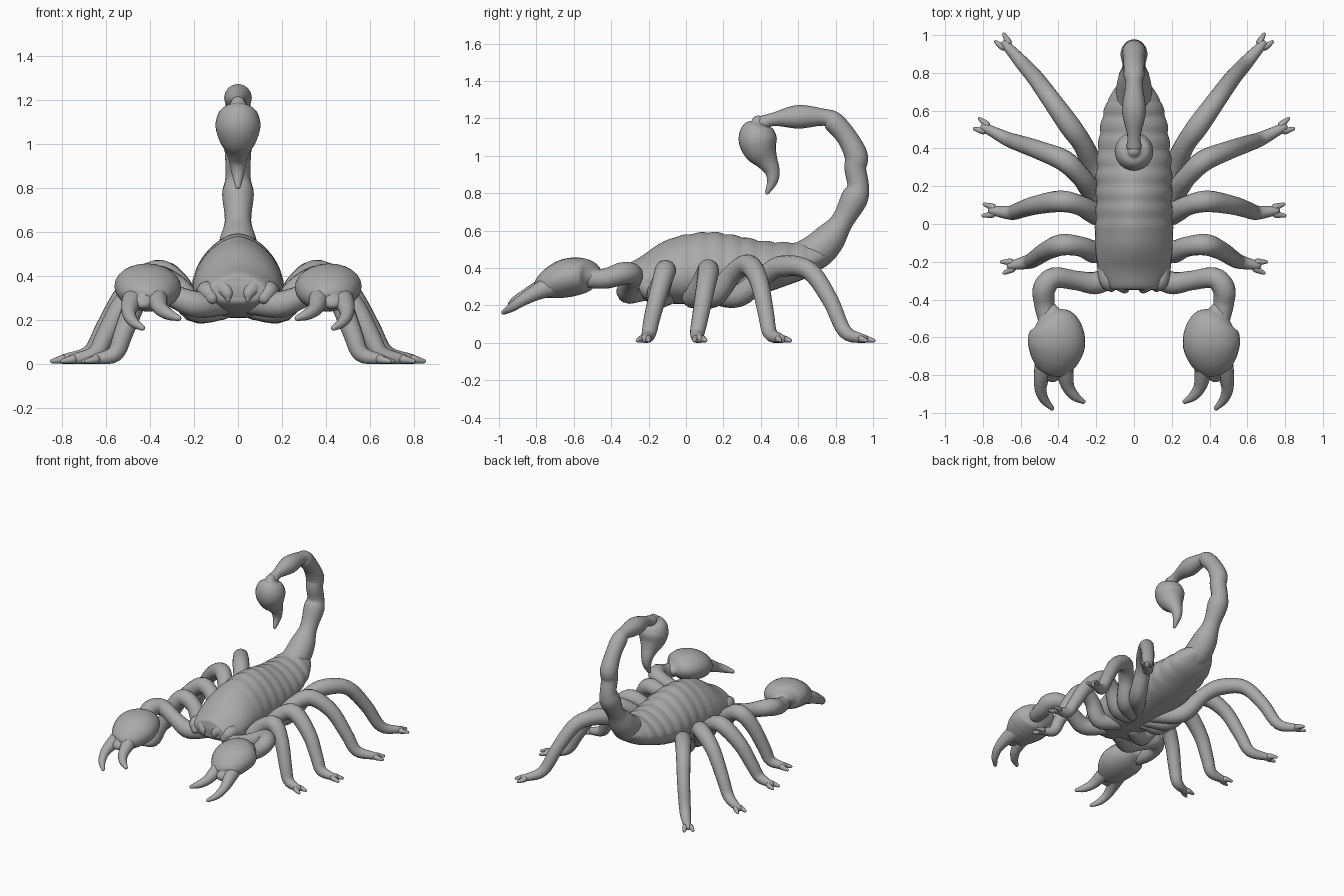
import bpy
import bmesh
import math
from mathutils import Vector

default = bpy.data.objects.get("Cube")
if default:
    bpy.data.objects.remove(default, do_unlink=True)

grey = bpy.data.materials.new("matte grey")
grey.use_nodes = True
grey.diffuse_color = (.4, .4, .4, 1)
grey.node_tree.nodes["Principled BSDF"].inputs["Base Color"].default_value = (.4, .4, .4, 1)


def smooth_path(points, steps):
    """Catmull-Rom curve through points of any dimension."""
    pts = [Vector(p) for p in points]
    pts = [pts[0] * 2 - pts[1]] + pts + [pts[-1] * 2 - pts[-2]]
    out = []
    for a, b, c, d in zip(pts, pts[1:], pts[2:], pts[3:]):
        for i in range(steps):
            t = i / steps
            out.append((b * 2 + (c - a) * t + (a * 2 - b * 5 + c * 4 - d) * t * t
                        + (b * 3 - a - c * 3 + d) * t ** 3) / 2)
    return out + [pts[-2]]


def skin(bm, rings):
    """Join rings of coordinates into a closed skin."""
    loops = [[bm.verts.new(co) for co in ring] for ring in rings]
    n = len(loops[0])
    for low, high in zip(loops, loops[1:]):
        for i in range(n):
            j = (i + 1) % n
            bm.faces.new((low[i], low[j], high[j], high[i]))
    bm.faces.new(loops[0][::-1])
    bm.faces.new(loops[-1])


def add_tube(bm, points, steps=5, sides=16, flat=1.0):
    """Round limb through (x, y, z, radius) points, with domed ends."""
    path = smooth_path(points, steps)

    def dome(end, inner):
        out = (end.xyz - inner.xyz).normalized()
        domed = []
        for angle in (.5, 1., 1.4):
            tip = end.xyz + out * end.w * math.sin(angle)
            domed.append(Vector((*tip, end.w * math.cos(angle))))
        return domed

    path = dome(path[0], path[1])[::-1] + path + dome(path[-1], path[-2])
    rings, side = [], None
    for i, p in enumerate(path):
        along = (path[min(i + 1, len(path) - 1)].xyz - path[max(i - 1, 0)].xyz).normalized()
        if side is None:
            side = along.orthogonal() if abs(along.z) > .9 else along.cross(Vector((0, 0, 1)))
        side = (side - along * side.dot(along)).normalized()
        up = side.cross(along)
        ring = []
        for k in range(sides):
            t = math.tau * k / sides
            co = p.xyz + (side * math.cos(t) + up * math.sin(t) * flat) * max(p.w, .002)
            co.z = max(co.z, 0)      # soles stay flat on the ground
            ring.append(co)
        rings.append(ring)
    skin(bm, rings)


def finish(name, bm, mirrored=False):
    bmesh.ops.recalc_face_normals(bm, faces=bm.faces)
    mesh = bpy.data.meshes.new(name)
    bm.to_mesh(mesh)
    bm.free()
    mesh.materials.append(grey)
    obj = bpy.data.objects.new(name, mesh)
    bpy.context.collection.objects.link(obj)
    if mirrored:
        obj.modifiers.new("Mirror", 'MIRROR').use_axis[0] = True
    bpy.ops.object.select_all(action='DESELECT')
    obj.select_set(True)
    bpy.context.view_layer.objects.active = obj
    bpy.ops.object.shade_smooth_by_angle(angle=math.radians(50))
    return obj


# Body: stations of (y, half width, top, bottom)
stations = [(-.35, .09, .37, .31), (-.335, .14, .41, .27), (-.25, .185, .455, .23),
            (-.1, .205, .55, .21), (.1, .2, .59, .21), (.25, .2, .575, .23),
            (.4, .19, .545, .26), (.55, .17, .535, .31), (.65, .14, .54, .35),
            (.72, .1, .53, .4), (.77, .05, .51, .44)]
rings = []
for y, half, top, bottom in smooth_path(stations, 10):
    ridge = 0
    if -.06 < y < .65:               # overlapping back plates
        ridge = .008 * (abs(math.sin((y + .06) * math.pi / .09)) - .5)
    middle = bottom + .42 * (top - bottom)
    ring = []
    for k in range(40):
        t = math.tau * k / 40
        c, s = math.cos(t), math.sin(t)
        power = 1.2 if s > 0 else .9
        height = (top + ridge - middle) if s > 0 else (middle - bottom)
        ring.append((math.copysign(abs(c) ** power, c) * (half + ridge), y,
                     middle + math.copysign(abs(s) ** power, s) * height))
    rings.append(ring)
bm = bmesh.new()
skin(bm, rings)
finish("body", bm)

# Mouth parts under the front of the shell
bm = bmesh.new()
add_tube(bm, [(.07, -.22, .36, .06), (.07, -.3, .35, .05), (.05, -.34, .32, .03),
              (.045, -.35, .29, .01)])
add_tube(bm, [(.13, -.2, .3, .07), (.14, -.3, .33, .045), (.12, -.33, .3, .03)])
finish("mouth_parts", bm, True)

# Tail: swollen segments between narrow joints
bm = bmesh.new()
add_tube(bm, [(0, y, z, r) for y, z, r in (
    (.62, .45, .09), (.7, .49, .095), (.77, .56, .085), (.835, .65, .06),
    (.9, .77, .072), (.92, .84, .058), (.905, .93, .058), (.91, 1., .062),
    (.86, 1.1, .055), (.79, 1.18, .056), (.74, 1.205, .045), (.6, 1.208, .063),
    (.47, 1.195, .036), (.41, 1.175, .04))])
finish("tail", bm)

# Sting bulb and curved spike
bm = bmesh.new()
add_tube(bm, [(0, y, z, r) for y, z, r in (
    (.385, 1.18, .035), (.38, 1.15, .082), (.383, 1.09, .102), (.4, 1.03, .09),
    (.435, .97, .058), (.46, .92, .041), (.462, .865, .029), (.435, .805, .012))], sides=24)
finish("sting", bm)

# Walking legs, from hip to ankle
legs = {
    "first_legs": [(.07, -.1, .25), (.19, -.15, .25), (.28, -.12, .35), (.38, -.11, .385),
                   (.46, -.14, .29), (.52, -.18, .14), (.56, -.2, .045), (.65, -.22, .02)],
    "second_legs": [(.07, .02, .25), (.19, .05, .25), (.29, .1, .36), (.39, .12, .385),
                    (.52, .1, .27), (.6, .075, .13), (.65, .06, .045), (.75, .07, .02)],
    "third_legs": [(.07, .06, .25), (.2, .15, .25), (.28, .25, .37), (.37, .335, .415),
                   (.5, .39, .33), (.6, .425, .17), (.67, .45, .05), (.79, .51, .02)],
    "rear_legs": [(.07, .12, .26), (.2, .28, .25), (.27, .42, .36), (.34, .52, .41),
                  (.44, .66, .385), (.52, .77, .23), (.59, .85, .06), (.68, .95, .02)],
}
radii = (.05, .06, .053, .057, .05, .044, .038, .024)
for name, joints in legs.items():
    bm = bmesh.new()
    add_tube(bm, [(*p, r) for p, r in zip(joints, radii)])
    # Forked toes
    ankle, foot = Vector(joints[-2]), Vector(joints[-1])
    ahead = foot - ankle
    ahead.z = 0
    ahead.normalize()
    across = Vector((-ahead.y, ahead.x, 0))
    for sign in (-1, 1):
        mid = foot + across * sign * .018
        tip = foot + ahead * .045 + across * sign * .03
        add_tube(bm, [(*foot, .02), (*mid, .02), (tip.x, tip.y, .012, .01)], sides=10)
    finish(name, bm, True)

# Claw arms
bm = bmesh.new()
add_tube(bm, [(.07, -.24, .27, .05), (.19, -.31, .27, .06), (.3, -.3, .31, .052),
              (.42, -.285, .365, .056), (.475, -.34, .37, .06), (.475, -.42, .345, .055),
              (.46, -.5, .34, .05)])
finish("claw_arms", bm, True)

# Claw palms: swollen, a little flattened
bm = bmesh.new()
add_tube(bm, [(.45, -.475, .355, .06), (.425, -.53, .36, .13), (.41, -.62, .35, .152),
              (.415, -.7, .325, .135), (.425, -.77, .295, .09), (.43, -.79, .285, .05)],
         sides=24, flat=.68)
finish("claw_palms", bm, True)

# Claw fingers
bm = bmesh.new()
add_tube(bm, [(.46, -.7, .31, .06), (.485, -.79, .275, .045), (.495, -.87, .23, .032),
              (.475, -.93, .19, .024), (.435, -.975, .163, .013)])
add_tube(bm, [(.38, -.7, .32, .06), (.365, -.79, .285, .045), (.35, -.86, .25, .034),
              (.315, -.91, .225, .026), (.27, -.94, .207, .013)])
finish("claw_fingers", bm, True)
